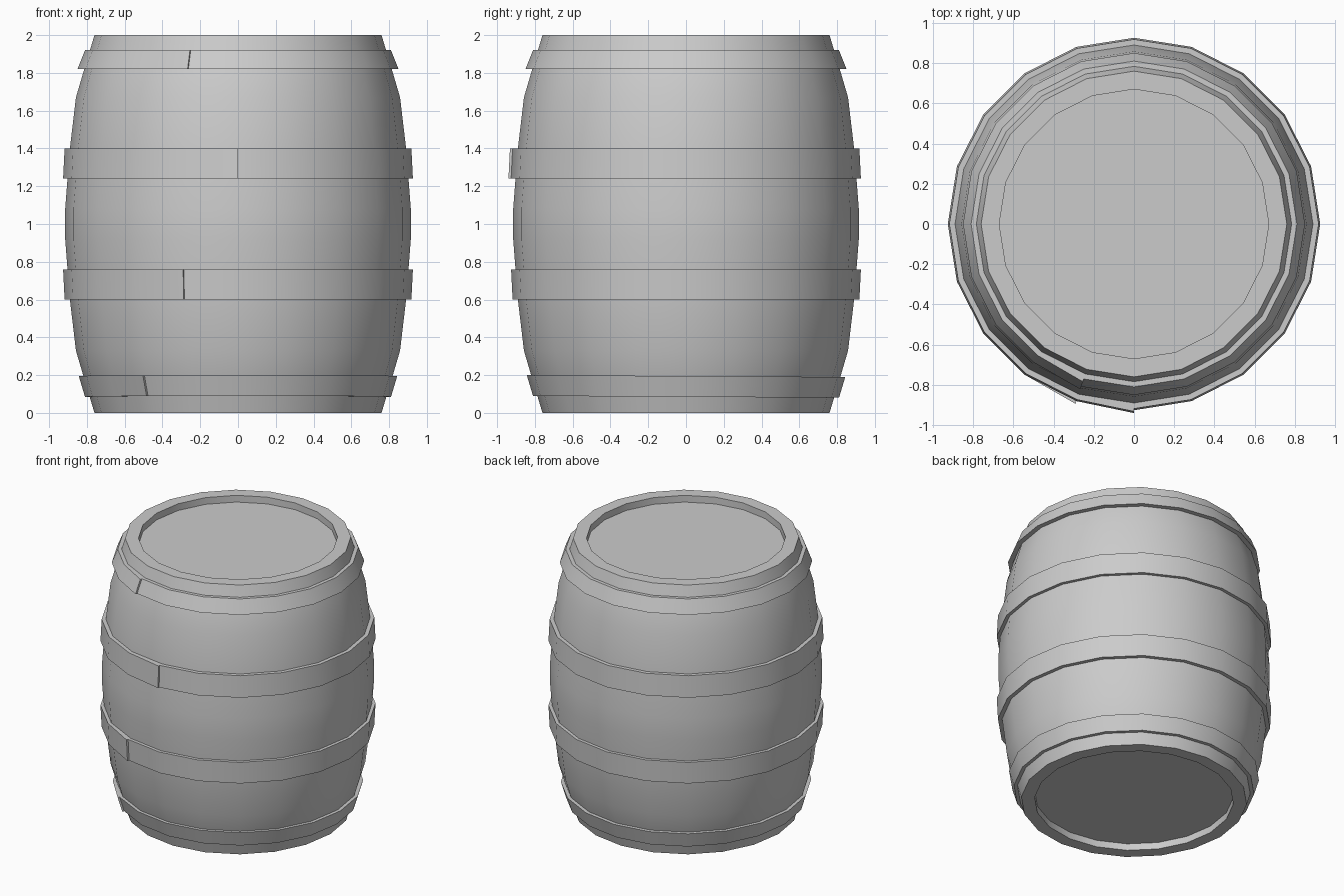
import bpy, bmesh, math

if "Cube" in bpy.data.objects:
    bpy.data.objects.remove(bpy.data.objects["Cube"])

SIDES = 20
STEP = 2 * math.pi / SIDES


def finish(bm, name):
    bmesh.ops.recalc_face_normals(bm, faces=bm.faces[:])
    me = bpy.data.meshes.new(name)
    bm.to_mesh(me)
    bm.free()
    ob = bpy.data.objects.new(name, me)
    bpy.context.collection.objects.link(ob)
    bpy.ops.object.select_all(action='DESELECT')
    ob.select_set(True)
    bpy.context.view_layer.objects.active = ob
    bpy.ops.object.shade_smooth_by_angle(angle=math.radians(35))
    return ob


def ring(bm, r, z):
    return [bm.verts.new((r * math.cos(i * STEP), r * math.sin(i * STEP), z))
            for i in range(SIDES)]


# Barrel body: bulging staves with recessed lids at both ends
half = [(0.67, 0.05), (0.67, 0), (0.76, 0), (0.787, 0.09), (0.82, 0.2),
        (0.858, 0.33), (0.89, 0.6), (0.915, 0.92)]
profile = half + [(r, 2 - z) for r, z in reversed(half)]
bm = bmesh.new()
rings = [ring(bm, r, z) for r, z in profile]
for a, b in zip(rings, rings[1:]):
    for i in range(SIDES):
        j = (i + 1) % SIDES
        bm.faces.new((a[i], a[j], b[j], b[i]))
bm.faces.new(rings[0])
bm.faces.new(rings[-1])
finish(bm, "barrel_body")


# Hoop: a metal strap wound once round, its last segment lapping the start
def hoop(name, z0, r0, z1, r1, start, tilt=0.0, thick=0.035, lap=0.014):
    bm = bmesh.new()
    sections = []
    for k in range(SIDES + 2):
        a = math.radians(start) + k * STEP
        lift = lap if k == SIDES + 1 else 0
        sec = []
        for r, z in ((r0 - thick, z0), (r0, z0), (r1, z1), (r1 - thick, z1)):
            r += lift
            y = r * math.sin(a)
            sec.append(bm.verts.new((r * math.cos(a), y, z - tilt * y)))
        sections.append(sec)
    for s, t in zip(sections, sections[1:]):
        for i in range(4):
            j = (i + 1) % 4
            bm.faces.new((s[i], s[j], t[j], t[i]))
    bm.faces.new(sections[0])
    bm.faces.new(sections[-1])
    finish(bm, name)


hoop("bottom_hoop", 0.085, 0.81, 0.195, 0.843, 216, tilt=0.006)
hoop("lower_middle_hoop", 0.60, 0.918, 0.76, 0.926, 234)
hoop("upper_middle_hoop", 1.24, 0.926, 1.40, 0.918, 252)
hoop("top_hoop", 1.82, 0.85, 1.92, 0.81, 234)
